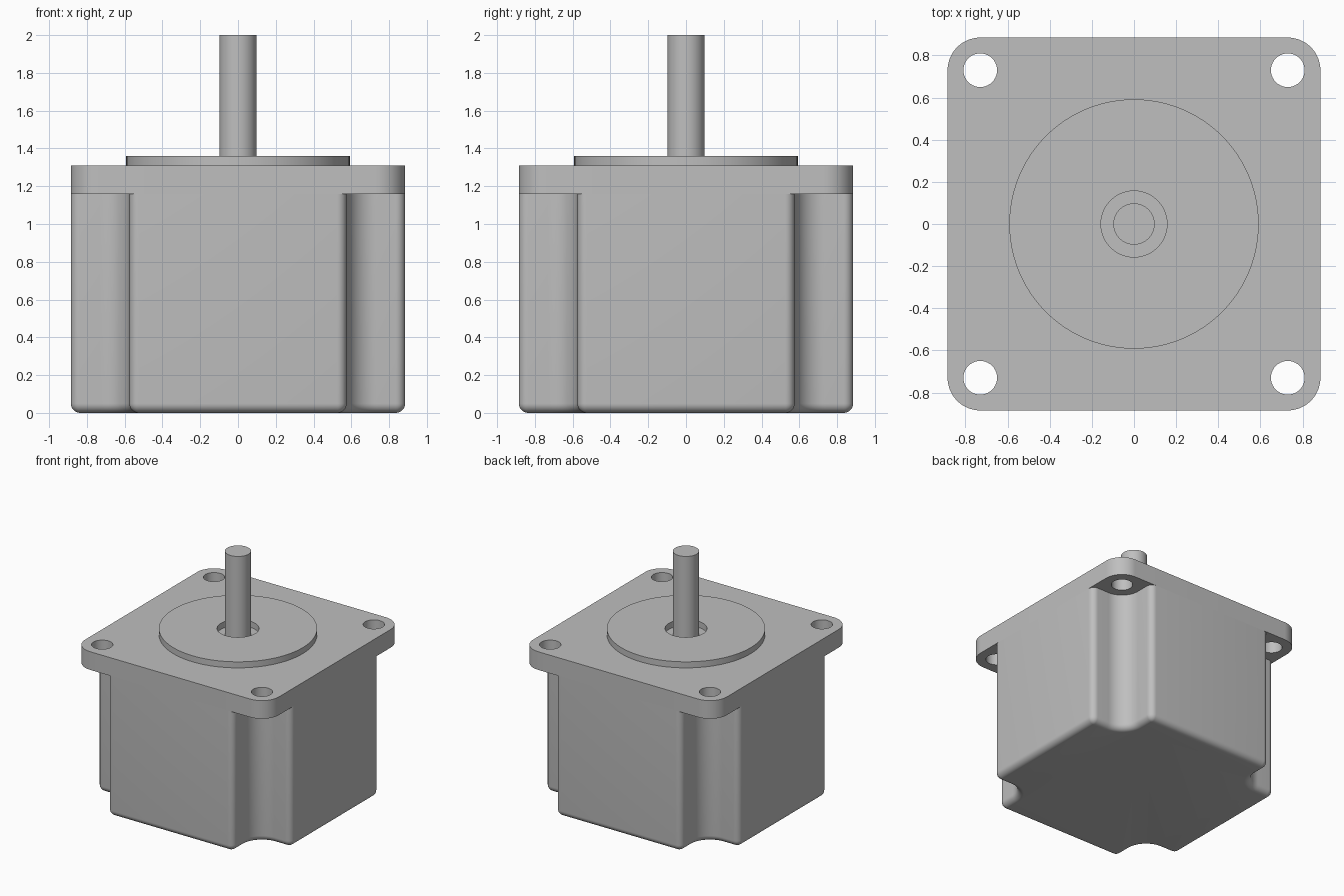
import bpy, bmesh, math
from mathutils import Vector

cube = bpy.data.objects.get("Cube")
if cube:
    bpy.data.objects.remove(cube, do_unlink=True)

HALF = 0.885        # half width of body and flange
HOLE = 0.73         # bolt hole offset from the axis
RELIEF = 0.155      # radius of the corner reliefs and flange corners
FILLET = 0.05       # body edge rounding
FLANGE_Z, FLANGE_TOP, PILOT_TOP = 1.16, 1.31, 1.36

metal = bpy.data.materials.new("grey_metal")
metal.use_nodes = True
grey = (0.52, 0.52, 0.52, 1)
metal.diffuse_color = grey
metal.node_tree.nodes["Principled BSDF"].inputs["Base Color"].default_value = grey


def finish(name, bm):
    bmesh.ops.remove_doubles(bm, verts=bm.verts, dist=0.0001)
    bmesh.ops.recalc_face_normals(bm, faces=bm.faces)
    mesh = bpy.data.meshes.new(name)
    bm.to_mesh(mesh)
    bm.free()
    mesh.materials.append(metal)
    obj = bpy.data.objects.new(name, mesh)
    bpy.context.collection.objects.link(obj)
    return obj


def smooth(obj):
    bpy.ops.object.select_all(action='DESELECT')
    obj.select_set(True)
    bpy.context.view_layer.objects.active = obj
    bpy.ops.object.shade_smooth_by_angle(angle=math.radians(35))


def arc(cx, cy, r, a0, a1, n):
    angles = [math.radians(a0 + (a1 - a0) * i / n) for i in range(n + 1)]
    return [Vector((cx + r * math.cos(a), cy + r * math.sin(a))) for a in angles]


def four_corners(corner):
    """Repeat one corner's points around the axis."""
    pts = []
    for k in range(4):
        c, s = round(math.cos(k * math.pi / 2)), round(math.sin(k * math.pi / 2))
        pts += [(c * p.x - s * p.y, s * p.x + c * p.y) for p in corner]
    return pts


def body_outline(inset):
    """Square with a rounded relief in each corner, shrunk by inset."""
    edge, wall = HALF - FILLET, HOLE - RELIEF - FILLET
    r = FILLET - inset
    return four_corners(arc(edge, wall, r, 0, 90, 8)
                        + arc(HOLE, HOLE, RELIEF + inset, 270, 180, 16)
                        + arc(wall, edge, r, 0, 90, 8))


def loft(name, layers):
    """Skin a stack of (outline, z) layers and cap both ends."""
    bm = bmesh.new()
    rings = [[bm.verts.new((x, y, z)) for x, y in pts] for pts, z in layers]
    for low, high in zip(rings, rings[1:]):
        for i in range(len(low)):
            j = (i + 1) % len(low)
            bm.faces.new((low[i], low[j], high[j], high[i]))
    bm.faces.new(rings[0][::-1])
    bm.faces.new(rings[-1])
    return finish(name, bm)


def cylinder(name, r, z0, z1, x=0, y=0, n=64):
    ring = [tuple(p) for p in arc(x, y, r, 0, 360, n)[:-1]]
    return loft(name, [(ring, z0), (ring, z1)])


def cut(obj, cutter):
    cutter.hide_render = True
    cutter.hide_set(True)
    mod = obj.modifiers.new("hole", 'BOOLEAN')
    mod.operation = 'DIFFERENCE'
    mod.solver = 'EXACT'
    mod.object = cutter
    bpy.context.view_layer.objects.active = obj
    bpy.ops.object.modifier_apply(modifier=mod.name)
    bpy.data.objects.remove(cutter, do_unlink=True)


# Motor body with rounded bottom edge and relieved corners
layers = []
for i in range(9):
    a = math.radians(90 * i / 8)
    layers.append((body_outline(FILLET * (1 - math.sin(a))), FILLET * (1 - math.cos(a))))
layers.append((body_outline(0), FLANGE_Z))
smooth(loft("motor_body", layers))

# Mounting flange with four bolt holes
plate = four_corners(arc(HOLE, HOLE, RELIEF, 0, 90, 16))
flange = loft("mounting_flange", [(plate, FLANGE_Z), (plate, FLANGE_TOP)])
for sx in (-1, 1):
    for sy in (-1, 1):
        cut(flange, cylinder("hole_cutter", 0.08, FLANGE_Z - 0.1, FLANGE_TOP + 0.1,
                             sx * HOLE, sy * HOLE, 40))
smooth(flange)

# Raised pilot disc with a recess around the shaft
pilot = cylinder("pilot_disc", 0.592, FLANGE_TOP, PILOT_TOP, n=96)
cut(pilot, cylinder("recess_cutter", 0.157, FLANGE_TOP - 0.1, PILOT_TOP + 0.1, n=48))
smooth(pilot)

# Output shaft
smooth(cylinder("output_shaft", 0.098, FLANGE_TOP, 2.0, n=48))
